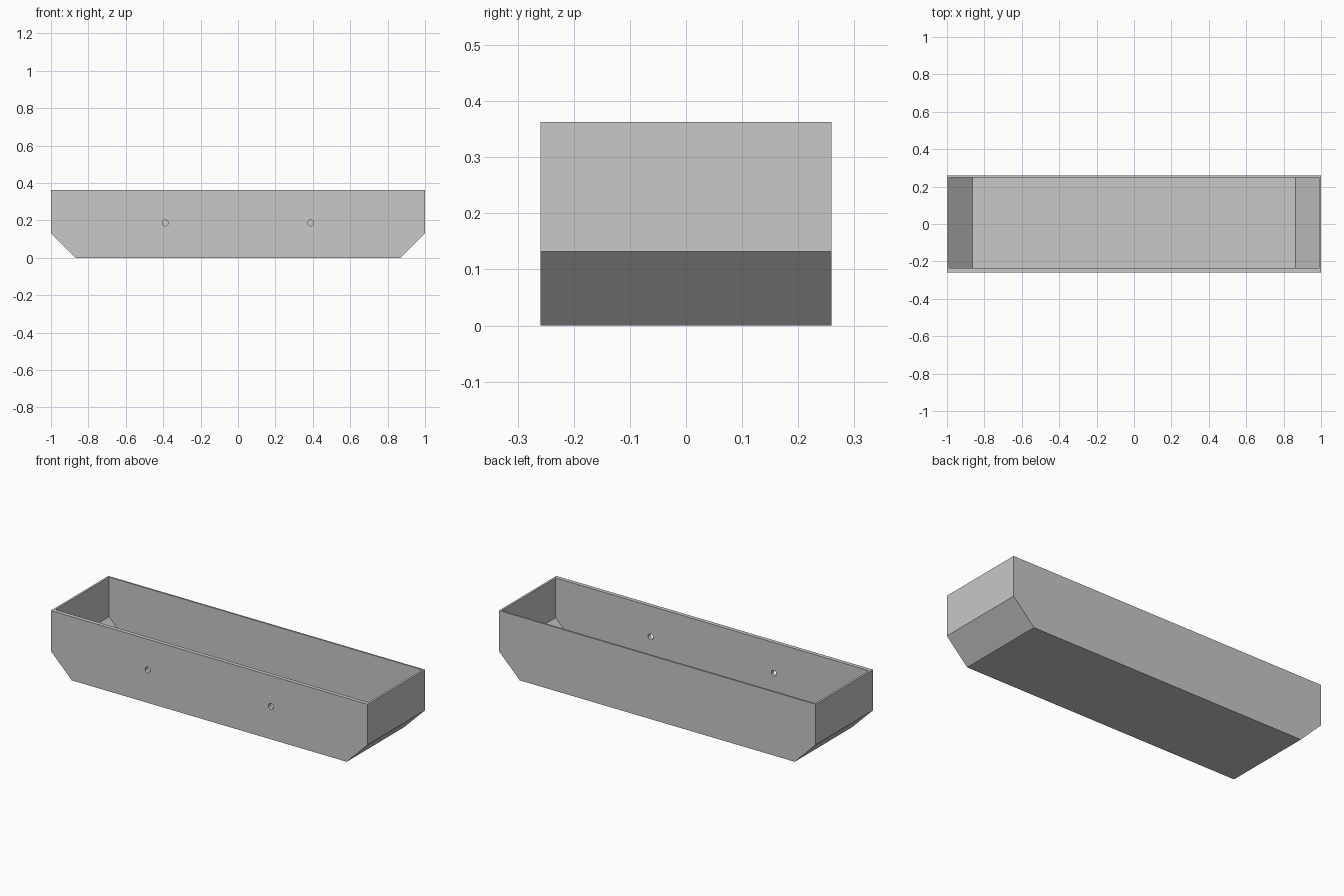
import bpy, bmesh, math
from mathutils import Matrix

if "Cube" in bpy.data.objects:
    bpy.data.objects.remove(bpy.data.objects["Cube"])

HEIGHT = 0.363
WALL = 0.012
HOLE_X, HOLE_Z, HOLE_R = 0.389, 0.187, 0.016

grey = bpy.data.materials.new("light grey")
grey.diffuse_color = (0.58, 0.58, 0.58, 1)
grey.use_nodes = True
grey.node_tree.nodes["Principled BSDF"].inputs["Base Color"].default_value = grey.diffuse_color


def finish(name, bm):
    bmesh.ops.recalc_face_normals(bm, faces=bm.faces)
    mesh = bpy.data.meshes.new(name)
    bm.to_mesh(mesh)
    bm.free()
    mesh.materials.append(grey)
    obj = bpy.data.objects.new(name, mesh)
    bpy.context.collection.objects.link(obj)
    return obj


def chamfered_block(name, half_x, foot_x, z0, z1, z2, y0, y1):
    """Side profile with sloped lower corners, extruded along y."""
    profile = [(-foot_x, z0), (foot_x, z0), (half_x, z1),
               (half_x, z2), (-half_x, z2), (-half_x, z1)]
    bm = bmesh.new()
    face = bm.faces.new([bm.verts.new((x, y0, z)) for x, z in profile])
    ext = bmesh.ops.extrude_face_region(bm, geom=[face])
    verts = [g for g in ext["geom"] if isinstance(g, bmesh.types.BMVert)]
    bmesh.ops.translate(bm, verts=verts, vec=(0, y1 - y0, 0))
    return finish(name, bm)


def cut(target, cutter):
    mod = target.modifiers.new("cut " + cutter.name, 'BOOLEAN')
    mod.operation = 'DIFFERENCE'
    mod.solver = 'EXACT'
    mod.object = cutter
    cutter.hide_render = True
    cutter.hide_set(True)


# Trough body
trough = chamfered_block("trough", 1.0, 0.868, 0, 0.132, HEIGHT, -0.259, 0.259)

# Inside hollow, leaving a thicker front wall
corner = WALL * math.tan(math.radians(22.5))
hollow = chamfered_block("hollow_cutter", 1 - WALL, 0.868 - corner, WALL,
                         0.132 + corner, HEIGHT + 0.1, -0.236, 0.249)
cut(trough, hollow)

# Two round mounting holes through the front wall
bm = bmesh.new()
for side in (-1, 1):
    bmesh.ops.create_cone(
        bm, cap_ends=True, segments=32, radius1=HOLE_R, radius2=HOLE_R, depth=0.1,
        matrix=Matrix.Translation((side * HOLE_X, -0.25, HOLE_Z))
        @ Matrix.Rotation(math.pi / 2, 4, 'X'))
cut(trough, finish("hole_cutter", bm))
